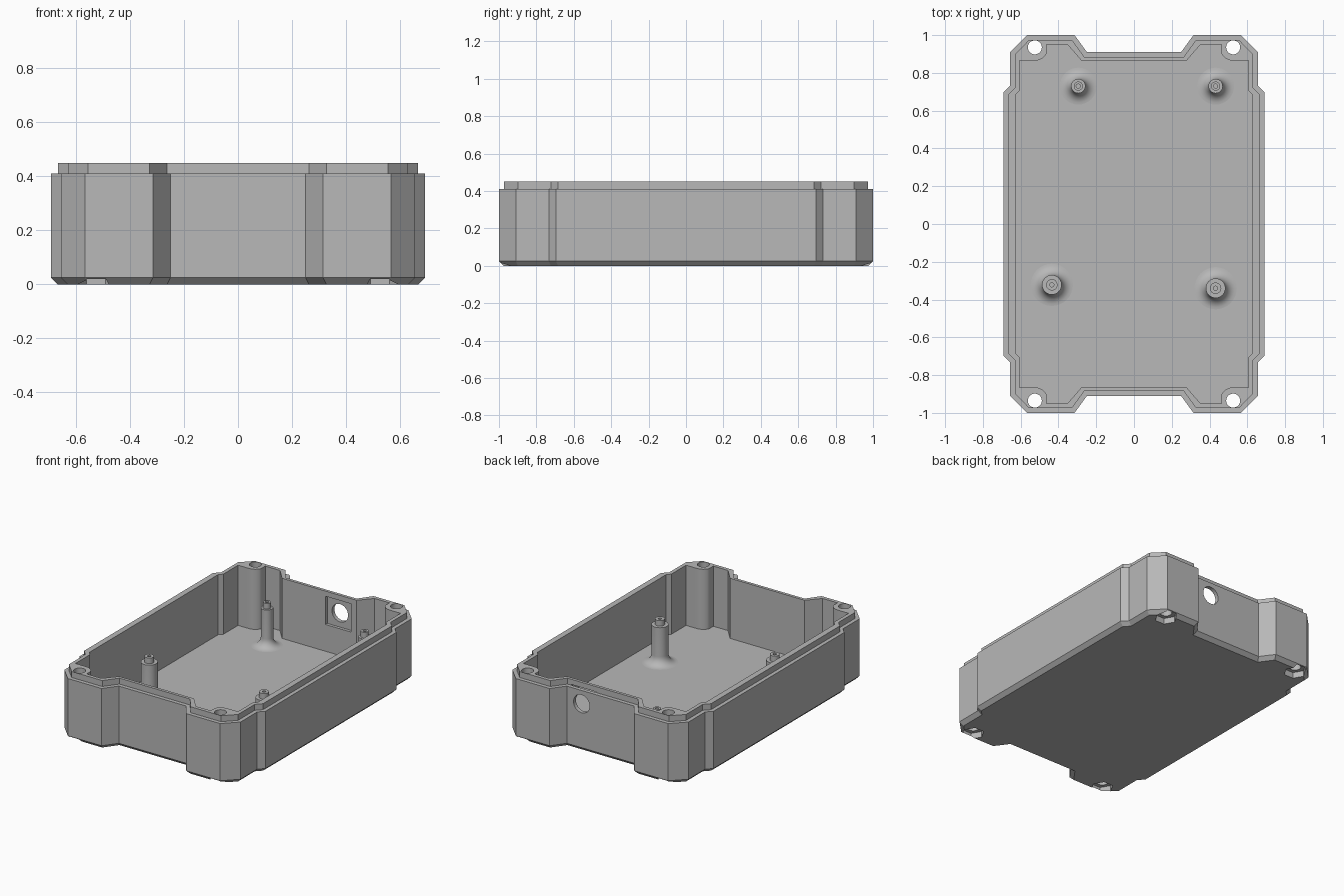
import bpy, bmesh, math
from mathutils import Vector, Matrix

cube = bpy.data.objects.get("Cube")
if cube:
    bpy.data.objects.remove(cube, do_unlink=True)

grey = bpy.data.materials.new("plain_grey")
grey.use_nodes = True
COLOUR = (0.48, 0.48, 0.48, 1)
grey.diffuse_color = COLOUR
grey.node_tree.nodes["Principled BSDF"].inputs["Base Color"].default_value = COLOUR

FLOOR, SHOULDER, RIM = 0.045, 0.41, 0.45
BOSS = (0.525, 0.935)


def four_way(quarter):
    """Mirror a first-quadrant path into a closed counter-clockwise outline."""
    right = [(x, -y) for x, y in reversed(quarter)] + quarter
    return right + [(-x, -y) for x, y in right]


def inset(outline, d):
    """Move a counter-clockwise outline inwards with mitred corners."""
    result = []
    for i, p in enumerate(outline):
        p = Vector(p)
        a = (p - Vector(outline[i - 1])).normalized()
        b = (Vector(outline[(i + 1) % len(outline)]) - p).normalized()
        na, nb = Vector((-a.y, a.x)), Vector((-b.y, b.x))
        result.append(tuple(p + (na + nb) * d / (1 + na.dot(nb))))
    return result


def circle(centre, r, n, start=0.0):
    return [(centre[0] + r * math.cos(start + math.tau * i / n),
             centre[1] + r * math.sin(start + math.tau * i / n)) for i in range(n)]


def loft(name, layers):
    """Join outlines at successive heights into one closed solid."""
    bm = bmesh.new()
    rings = [[bm.verts.new((x, y, z)) for x, y in pts] for pts, z in layers]
    for low, high in zip(rings, rings[1:]):
        for i in range(len(low)):
            j = (i + 1) % len(low)
            bm.faces.new((low[i], low[j], high[j], high[i]))
    bm.faces.new(rings[0][::-1])
    bm.faces.new(rings[-1])
    bmesh.ops.recalc_face_normals(bm, faces=bm.faces)
    mesh = bpy.data.meshes.new(name)
    bm.to_mesh(mesh)
    bm.free()
    mesh.materials.append(grey)
    obj = bpy.data.objects.new(name, mesh)
    bpy.context.collection.objects.link(obj)
    return obj


def activate(obj):
    bpy.ops.object.select_all(action='DESELECT')
    obj.select_set(True)
    bpy.context.view_layer.objects.active = obj


def cut(target, cutter):
    cutter.hide_render = True
    mod = target.modifiers.new("cut", 'BOOLEAN')
    mod.operation, mod.solver, mod.object = 'DIFFERENCE', 'EXACT', cutter
    activate(target)
    bpy.ops.object.modifier_apply(modifier=mod.name)
    bpy.data.objects.remove(cutter, do_unlink=True)


def smooth(obj):
    activate(obj)
    bpy.ops.object.shade_smooth_by_angle(angle=math.radians(30))


# Outer shell with chamfered foot and stepped lip
outer = four_way([(0.692, 0.695), (0.656, 0.733), (0.656, 0.91),
                  (0.567, 1.0), (0.315, 1.0), (0.25, 0.911)])
lip = inset(outer, 0.026)
case = loft("enclosure_body", [(inset(outer, 0.025), 0), (outer, 0.025),
                               (outer, SHOULDER), (lip, SHOULDER), (lip, RIM)])

# Cavity that leaves a rounded screw boss in each corner
boss_arc = [(BOSS[0] + 0.07 * math.cos(math.radians(a)),
             BOSS[1] + 0.07 * math.sin(math.radians(a))) for a in range(270, 200, -8)]
cavity = four_way([(0.627, 0.685), (0.605, 0.708), (0.605, 0.865)] + boss_arc
                  + [(boss_arc[-1][0], 0.95), (0.352, 0.95), (0.278, 0.865)])
cut(case, loft("cavity_cutter", [(cavity, FLOOR), (cavity, 0.6)]))

# Through holes and hexagonal nut pockets
for sx in (-1, 1):
    for sy in (-1, 1):
        at = (sx * BOSS[0], sy * BOSS[1])
        hole, hexagon = circle(at, 0.037, 32), circle(at, 0.07, 6)
        cut(case, loft("screw_cutter", [(hole, -0.1), (hole, 0.6)]))
        cut(case, loft("nut_cutter", [(hexagon, -0.1), (hexagon, 0.04)]))

# Cable opening in the back wall with a square recess inside
for name, shape, start, end in (
        ("recess_cutter", circle((0, 0), 0.095 * math.sqrt(2), 4, math.pi / 4), 0.8, 0.885),
        ("opening_cutter", circle((0, 0), 0.06, 40), 0.8, 1.1)):
    cutter = loft(name, [(shape, -end), (shape, -start)])
    cutter.data.transform(Matrix.Translation((0.14, 0, 0.32))
                          @ Matrix.Rotation(math.pi / 2, 4, 'X'))
    cut(case, cutter)
smooth(case)

# Standoffs with flared base, shoulder and drilled pin
for name, x, y, r, pin in (("back_right_standoff", -0.295, 0.73, 0.038, 0.024),
                           ("back_left_standoff", 0.432, 0.73, 0.038, 0.024),
                           ("front_right_standoff", -0.435, -0.322, 0.052, 0.03),
                           ("front_left_standoff", 0.432, -0.34, 0.052, 0.03)):
    flare = 0.06
    profile = [(r + flare, FLOOR - 0.005)]
    for i in range(9):
        a = math.pi / 2 * i / 8
        profile.append((r + flare * (1 - math.sin(a)), FLOOR + flare * (1 - math.cos(a))))
    profile += [(r, 0.3), (pin, 0.3), (pin, 0.338), (0.011, 0.338), (0.011, 0.3)]
    smooth(loft(name, [(circle((x, y), rad, 32), z) for rad, z in profile]))
